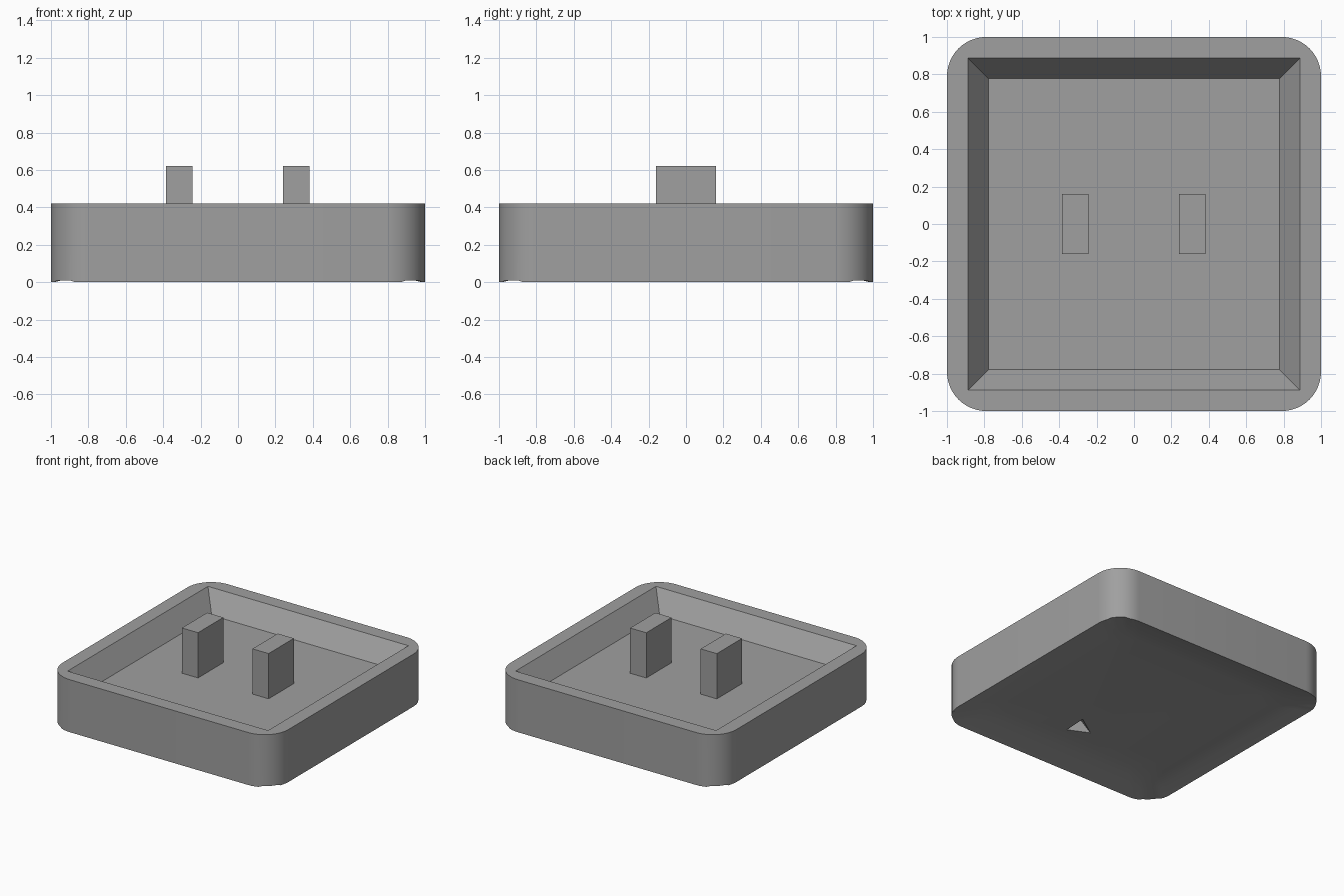
import bpy, bmesh, math

if "Cube" in bpy.data.objects:
    bpy.data.objects.remove(bpy.data.objects["Cube"])

grey = bpy.data.materials.new("mid grey")
grey.diffuse_color = (0.35, 0.35, 0.35, 1)
grey.use_nodes = True
grey.node_tree.nodes["Principled BSDF"].inputs["Base Color"].default_value = grey.diffuse_color

HEIGHT, FLOOR, RADIUS, DISH = 0.42, 0.26, 0.21, 0.055


def finish(bm, name, smooth=False):
    bmesh.ops.recalc_face_normals(bm, faces=bm.faces[:])
    mesh = bpy.data.meshes.new(name)
    bm.to_mesh(mesh)
    bm.free()
    mesh.materials.append(grey)
    obj = bpy.data.objects.new(name, mesh)
    bpy.context.collection.objects.link(obj)
    if smooth:
        bpy.ops.object.select_all(action='DESELECT')
        obj.select_set(True)
        bpy.context.view_layer.objects.active = obj
        bpy.ops.object.shade_smooth_by_angle(angle=math.radians(30))


def rounded_square(steps=12):
    """Outline points with a slight lift in the middle of each corner."""
    c = 1 - RADIUS
    for k, (sx, sy) in enumerate([(1, 1), (-1, 1), (-1, -1), (1, -1)]):
        for i in range(steps + 1):
            a = math.pi / 2 * (i / steps + k)
            lift = 0.008 if steps / 3 <= i <= steps * 2 / 3 else 0
            yield (sx * c + RADIUS * math.cos(a), sy * c + RADIUS * math.sin(a), lift)


def ring(bm, points):
    verts = [bm.verts.new(p) for p in points]
    edges = [bm.edges.new((v, verts[i - 1])) for i, v in enumerate(verts)]
    return verts, edges


def bridge(bm, a, b):
    for i in range(len(a)):
        bm.faces.new((a[i - 1], a[i], b[i], b[i - 1]))


def square(r, z):
    return [(r, r, z), (-r, r, z), (-r, -r, z), (r, -r, z)]


# Tray: outer wall, flat rim and sloped basin
bm = bmesh.new()
outline = list(rounded_square())
low, low_e = ring(bm, outline)
high, high_e = ring(bm, [(x, y, HEIGHT) for x, y, s in outline])
bridge(bm, low, high)
lip, lip_e = ring(bm, square(0.888, HEIGHT))
base, base_e = ring(bm, square(0.777, FLOOR))
bridge(bm, lip, base)
bm.faces.new(base)
bmesh.ops.triangle_fill(bm, edges=high_e + lip_e, use_beauty=True)

# Dished underside
previous = low
for scale, rise in ((0.9, 0.45), (0.8, 0.8), (0.7, 1)):
    under, under_e = ring(bm, [(x * scale, y * scale, DISH * rise) for x, y, s in outline])
    bridge(bm, previous, under)
    previous = under

# Small three-sided notch in the underside
notch, notch_e = ring(bm, [(0.13, -0.425, DISH), (0.12, -0.615, DISH), (-0.04, -0.54, DISH)])
bmesh.ops.triangle_fill(bm, edges=under_e + notch_e, use_beauty=True)
peak = bm.verts.new((0.006, -0.602, DISH + 0.125))
for i in range(3):
    bm.faces.new((notch[i - 1], notch[i], peak))
finish(bm, "tray", smooth=True)

# Two upright blocks on the tray floor
for side, cx in (("left", -0.3135), ("right", 0.3115)):
    bm = bmesh.new()
    bmesh.ops.create_cube(bm, size=1)
    for v in bm.verts:
        v.co = (cx + v.co.x * 0.143, v.co.y * 0.32,
                (FLOOR + 0.622) / 2 + v.co.z * (0.622 - FLOOR))
    finish(bm, side + "_block")
